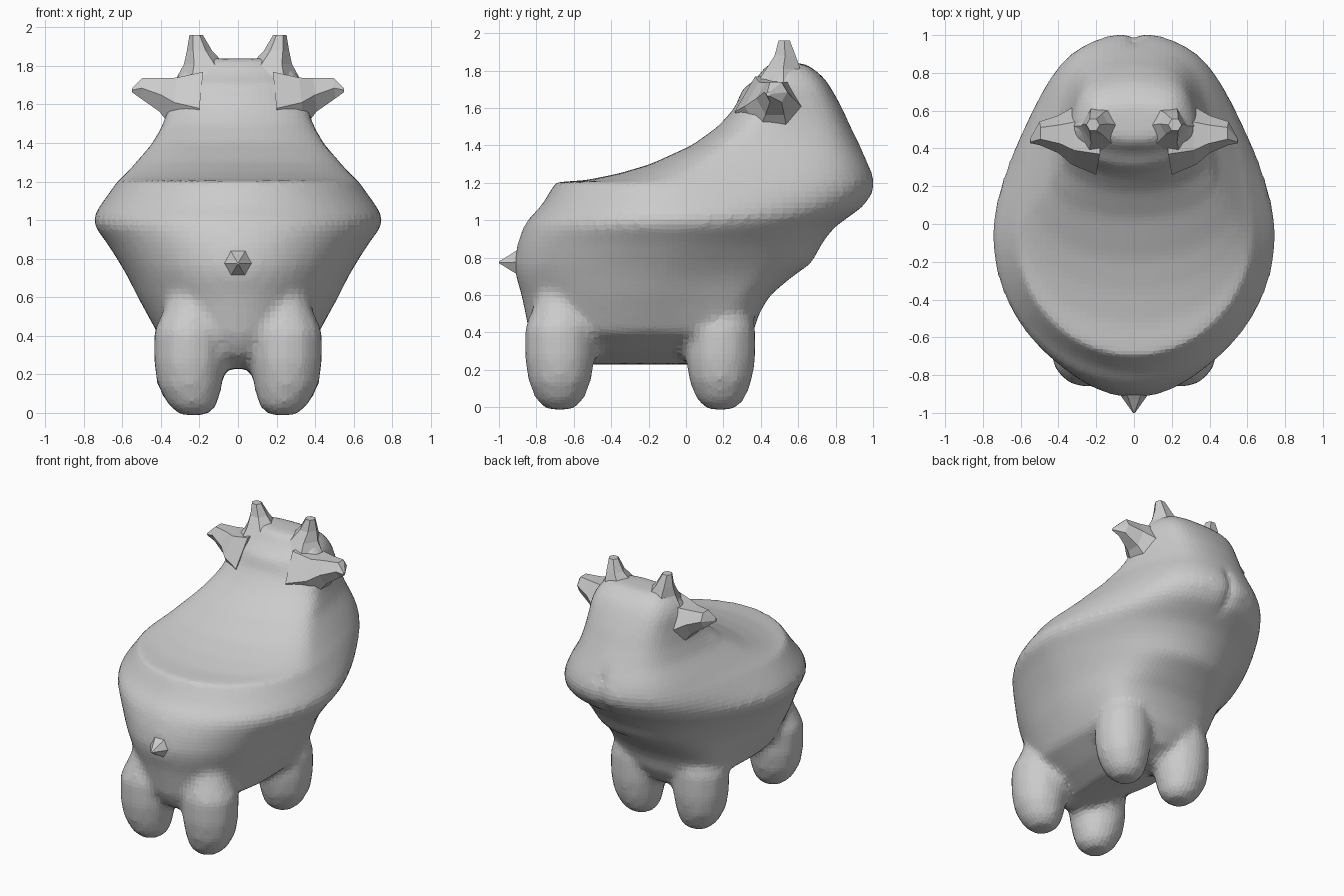
import bpy, bmesh, math
from mathutils import Vector


def make_object(name, bm):
    bmesh.ops.recalc_face_normals(bm, faces=bm.faces[:])
    me = bpy.data.meshes.new(name)
    bm.to_mesh(me)
    bm.free()
    ob = bpy.data.objects.new(name, me)
    bpy.context.collection.objects.link(ob)
    return ob


def loft(bm, rings):
    """Skin closed rings of equal length and cap both ends."""
    vs = [[bm.verts.new(p) for p in r] for r in rings]
    n = len(vs[0])
    for a, b in zip(vs, vs[1:]):
        for i in range(n):
            bm.faces.new((a[i], a[(i + 1) % n], b[(i + 1) % n], b[i]))
    bm.faces.new(vs[0][::-1])
    bm.faces.new(vs[-1])


def tube_rings(stations, sides, axis):
    """Rings of given centre and radius, perpendicular to an axis."""
    q = Vector(axis).to_track_quat('Z', 'Y')
    return [[Vector(c) + q @ Vector((r * math.cos(2 * math.pi * i / sides),
                                     r * math.sin(2 * math.pi * i / sides), 0))
             for i in range(sides)] for c, r in stations]


def body_slice(z, yb, yf, yc, w, wf):
    """Horizontal outline: round rump, tapering to a blunt front."""
    half = []
    for k in range(1, 13):
        t = math.pi / 2 * k / 12
        half.append((w * math.sin(t), yc + (yb - yc) * math.cos(t)))
    for k in range(1, 16):
        s = math.sin(math.pi / 2 * k / 15.6)
        x = (wf + (w - wf) * (1 - s ** 1.7)) * math.sqrt(1 - s ** 10)
        half.append((x, yc + (yf - yc) * s))
    dip = 0.03 if 1.05 < z < 1.35 else 0      # notch in the muzzle
    ring = [(0, yb, z)] + [(x, y, z) for x, y in half]
    ring += [(0, yf - dip, z)] + [(-x, y, z) for x, y in reversed(half)]
    return ring


# torso, seat, neck and head: z, back y, front y, widest y, half width, front half width
slices = [
    (0.23, -0.66, 0.17, -0.22, 0.10, 0.08),
    (0.30, -0.79, 0.30, -0.22, 0.25, 0.22),
    (0.40, -0.84, 0.36, -0.22, 0.41, 0.37),
    (0.50, -0.86, 0.39, -0.20, 0.465, 0.38),
    (0.60, -0.88, 0.45, -0.18, 0.52, 0.37),
    (0.70, -0.91, 0.57, -0.15, 0.57, 0.32),
    (0.77, -0.92, 0.67, -0.12, 0.61, 0.28),
    (0.88, -0.90, 0.73, -0.08, 0.68, 0.30),
    (0.96, -0.87, 0.79, -0.06, 0.74, 0.33),
    (1.01, -0.84, 0.86, -0.05, 0.755, 0.35),
    (1.07, -0.78, 0.95, -0.05, 0.72, 0.355),
    (1.14, -0.735, 1.00, -0.05, 0.67, 0.36),
    (1.203, -0.70, 1.015, -0.05, 0.625, 0.355),
    (1.215, -0.53, 1.01, -0.02, 0.61, 0.35),
    (1.25, -0.36, 1.00, 0.03, 0.575, 0.345),
    (1.30, -0.19, 0.98, 0.10, 0.53, 0.33),
    (1.40, 0.03, 0.93, 0.22, 0.445, 0.29),
    (1.50, 0.17, 0.88, 0.36, 0.39, 0.26),
    (1.60, 0.26, 0.835, 0.44, 0.36, 0.24),
    (1.70, 0.30, 0.78, 0.48, 0.34, 0.24),
    (1.76, 0.38, 0.74, 0.51, 0.31, 0.22),
    (1.82, 0.42, 0.67, 0.53, 0.25, 0.19),
    (1.84, 0.46, 0.62, 0.54, 0.19, 0.15),
]
bm = bmesh.new()
loft(bm, [body_slice(*s) for s in slices])

# four stubby legs, merged into the body
for sx in (-1, 1):
    for y in (0.185, -0.675):
        st = [((sx * 0.23, y, -0.012), 0.07), ((sx * 0.235, y, 0.04), 0.13),
              ((sx * 0.25, y, 0.14), 0.17), ((sx * 0.25, y, 0.26), 0.19),
              ((sx * 0.25, y, 0.42), 0.19), ((sx * 0.22, y + 0.02, 0.65), 0.12)]
        loft(bm, tube_rings(st, 12, (0, 0, 1)))
body = make_object("animal_body", bm)

m = body.modifiers.new("merge", 'REMESH')
m.mode = 'VOXEL'
m.voxel_size = 0.03
m = body.modifiers.new("soften", 'SMOOTH')
m.factor = 0.5
m.iterations = 5

for sx, side in ((-1, "left"), (1, "right")):
    # faceted ears pointing sideways, flaring into the head
    bm = bmesh.new()
    loft(bm, tube_rings([((sx * 0.20, 0.48, 1.58), 0.22), ((sx * 0.33, 0.465, 1.61), 0.15),
                         ((sx * 0.40, 0.475, 1.65), 0.10), ((sx * 0.50, 0.48, 1.685), 0.062),
                         ((sx * 0.55, 0.44, 1.675), 0.012)],
                        6, (sx, 0, 0.1)))
    make_object("ear_" + side, bm)
    # faceted horns, flaring into the crown
    bm = bmesh.new()
    loft(bm, tube_rings([((sx * 0.15, 0.52, 1.70), 0.19), ((sx * 0.175, 0.52, 1.81), 0.105),
                         ((sx * 0.20, 0.53, 1.88), 0.065), ((sx * 0.217, 0.525, 1.96), 0.035)],
                        6, (0, 0, 1)))
    make_object("horn_" + side, bm)

# pointed tail stub
bm = bmesh.new()
loft(bm, tube_rings([((0, -0.84, 0.78), 0.12), ((0, -0.93, 0.775), 0.055),
                     ((0, -1.0, 0.775), 0.005)], 6, (0, -1, 0)))
make_object("tail", bm)
